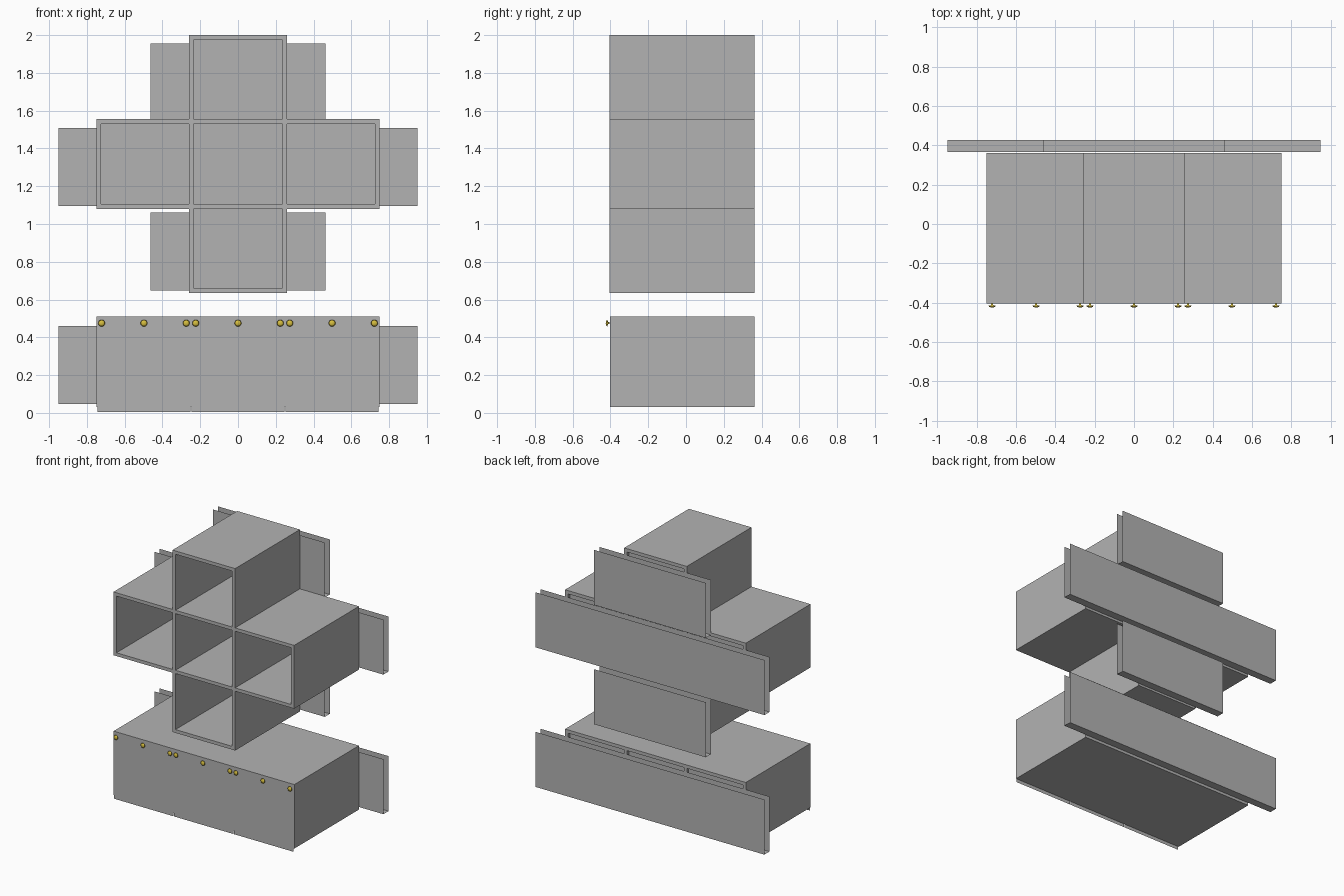
import bpy, bmesh
from math import tau
from mathutils import Matrix, Vector

cube = bpy.data.objects.get("Cube")
if cube:
    bpy.data.objects.remove(cube, do_unlink=True)


def material(name, rgb):
    mat = bpy.data.materials.new(name)
    mat.use_nodes = True
    mat.diffuse_color = (*rgb, 1)
    mat.node_tree.nodes["Principled BSDF"].inputs["Base Color"].default_value = (*rgb, 1)
    return mat


GREY = material("grey board", (0.45, 0.45, 0.45))
BRASS = material("yellow brass", (0.68, 0.52, 0.05))

FRONT, BACK = -0.405, 0.362     # depth of the cabinets
T = 0.025                       # board thickness


def finish(name, bm, mat):
    mesh = bpy.data.meshes.new(name)
    bm.to_mesh(mesh)
    bm.free()
    mesh.materials.append(mat)
    obj = bpy.data.objects.new(name, mesh)
    bpy.context.collection.objects.link(obj)
    return obj


def board(name, x, y, z):
    """Box spanning the (low, high) pairs on each axis."""
    bm = bmesh.new()
    size = Vector((x[1] - x[0], y[1] - y[0], z[1] - z[0]))
    mid = Vector((x[0] + x[1], y[0] + y[1], z[0] + z[1])) / 2
    bmesh.ops.create_cube(bm, size=1, matrix=Matrix.Translation(mid) @ Matrix.Diagonal((*size, 1)))
    return finish(name, bm, GREY)


def sheet(name, points, path):
    """Sheet of quads sweeping the (y, z) points along x."""
    bm = bmesh.new()
    rows = [[bm.verts.new((x, y, z)) for x in path] for y, z in points]
    for a, b in zip(rows, rows[1:]):
        bm.faces.new((a[0], a[1], b[1], b[0]))
    return finish(name, bm, GREY)


DEPTH = (FRONT, BACK)

# Cross-shaped shelf: four long levels and their uprights
levels = {"lower_floor": (0.635, 0.26), "middle_floor": (1.08, 0.75),
          "middle_roof": (1.53, 0.75), "upper_roof": (1.975, 0.26)}
for name, (z, half) in levels.items():
    board(name, (-half, half), DEPTH, (z, z + T))

for side, s in (("left", 1), ("right", -1)):
    inner = sorted((s * 0.235, s * 0.26))
    outer = sorted((s * 0.725, s * 0.75))
    board(f"lower_side_{side}", inner, DEPTH, (0.66, 1.08))
    board(f"middle_divider_{side}", inner, DEPTH, (1.105, 1.53))
    board(f"middle_side_{side}", outer, DEPTH, (1.105, 1.53))
    board(f"upper_side_{side}", inner, DEPTH, (1.555, 1.975))

# Recessed back panels of the shelf
REAR = (0.335, 0.342)
board("lower_back", (-0.235, 0.235), REAR, (0.66, 1.08))
board("middle_back", (-0.725, 0.725), REAR, (1.105, 1.53))
board("upper_back", (-0.235, 0.235), REAR, (1.555, 1.975))

# Base cabinet
CASE = (FRONT + 0.002, BACK)
board("base_floor", (-0.745, 0.745), CASE, (0.03, 0.055))
board("base_roof", (-0.75, 0.75), CASE, (0.485, 0.51))
board("base_back", (-0.725, 0.725), REAR, (0.055, 0.485))
for side, s in (("left", 1), ("right", -1)):
    board(f"base_side_{side}", sorted((s * 0.725, s * 0.75)), CASE, (0.03, 0.485))
    board(f"base_divider_{side}", sorted((s * 0.235, s * 0.26)), CASE, (0.055, 0.485))

# Doors, each with three knobs along the top edge
knob_profile = [(0, 0), (0.005, 0), (0.005, -0.008), (0.018, -0.011),
                (0.015, -0.016), (0.008, -0.019), (0, -0.02)]


def knob(name, x, z):
    bm = bmesh.new()
    verts = [bm.verts.new((r, y, 0)) for r, y in knob_profile]
    edges = [bm.edges.new(pair) for pair in zip(verts, verts[1:])]
    bmesh.ops.spin(bm, geom=verts + edges, cent=(0, 0, 0), axis=(0, 1, 0),
                   angle=tau, steps=16)
    bmesh.ops.remove_doubles(bm, verts=bm.verts, dist=0.0001)
    bmesh.ops.recalc_face_normals(bm, faces=bm.faces)
    for face in bm.faces:
        face.smooth = True
    finish(name, bm, BRASS).location = (x, FRONT, z)


for place, x in (("right", -0.498), ("middle", 0), ("left", 0.498)):
    sheet(f"door_{place}", [(FRONT, 0.005), (FRONT, 0.495)], (x - 0.247, x + 0.247))
    for i, dx in enumerate((-0.224, 0, 0.224)):
        knob(f"knob_{place}_{i + 1}", x + dx, 0.475)

# Wide open-topped troughs behind each tier
for name, z, half in (("base_trough", 0.047, 0.95), ("lower_trough", 0.647, 0.463),
                      ("middle_trough", 1.094, 0.95), ("upper_trough", 1.542, 0.463)):
    top = z + 0.413
    sheet(name, [(0.367, top), (0.367, z), (0.427, z), (0.427, top)], (-half, half))
